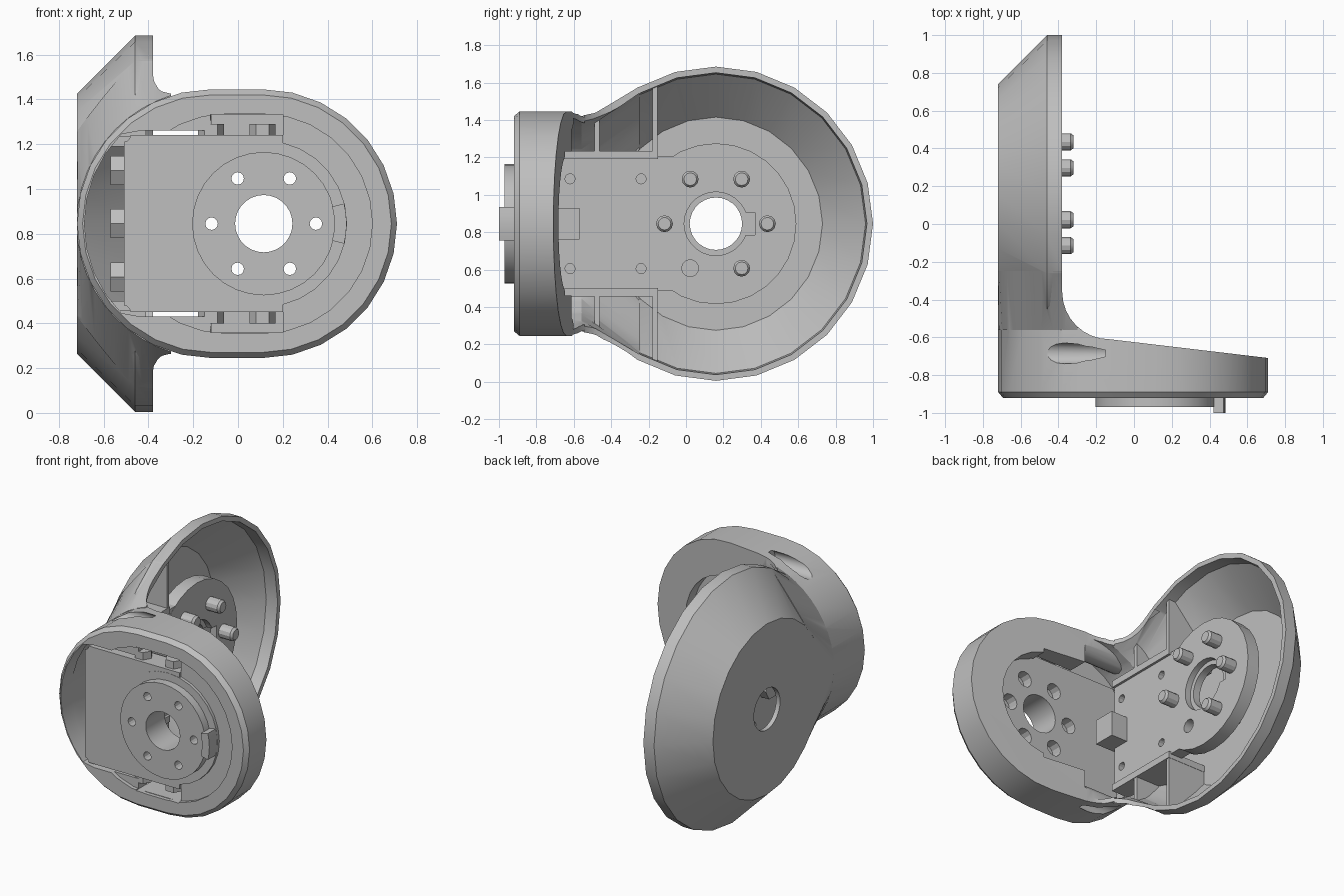
import bpy
import bmesh
from math import sin, cos, pi, radians, sqrt

if "Cube" in bpy.data.objects:
    bpy.data.objects.remove(bpy.data.objects["Cube"], do_unlink=True)

MID = 0.845          # height of both lobe axes
DISH_Y = 0.16        # dish axis
HUB_X = 0.115        # front hub axis

grey = bpy.data.materials.new("light_grey")
grey.use_nodes = True
grey.diffuse_color = (0.52, 0.52, 0.52, 1)
for node in grey.node_tree.nodes:
    if node.type == "BSDF_PRINCIPLED":
        node.inputs["Base Color"].default_value = grey.diffuse_color


def place(axis, pos, p):
    """Put a 2D point on the plane across the given axis."""
    u, v = p
    return {"x": (pos, u, v), "y": (u, pos, v), "z": (u, v, pos)}[axis]


def stack(name, axis, rings):
    """Solid through matching outlines: rings are (position, points)."""
    bm = bmesh.new()
    loops = [[bm.verts.new(place(axis, pos, p)) for p in pts] for pos, pts in rings]
    n = len(loops[0])
    for a, b in zip(loops, loops[1:]):
        for i in range(n):
            bm.faces.new((a[i], a[(i + 1) % n], b[(i + 1) % n], b[i]))
    bm.faces.new(loops[0])
    bm.faces.new(loops[-1])
    bmesh.ops.recalc_face_normals(bm, faces=bm.faces)
    mesh = bpy.data.meshes.new(name)
    bm.to_mesh(mesh)
    bm.free()
    mesh.materials.append(grey)
    obj = bpy.data.objects.new(name, mesh)
    bpy.context.collection.objects.link(obj)
    return obj


def arc(cu, cv, r, start, end, n):
    steps = [radians(start + (end - start) * i / n) for i in range(n + 1)]
    return [(cu + r * cos(a), cv + r * sin(a)) for a in steps]


def circle(cu, cv, r, n=28):
    return arc(cu, cv, r, 0, 360, n)[:-1]


def rod(name, axis, cu, cv, r, a, b, n=28):
    return stack(name, axis, [(a, circle(cu, cv, r, n)), (b, circle(cu, cv, r, n))])


def box(name, x0, x1, y0, y1, z0, z1):
    pts = [(x0, y0), (x1, y0), (x1, y1), (x0, y1)]
    return stack(name, "z", [(z0, pts), (z1, pts)])


def combine(obj, tool, operation="DIFFERENCE"):
    mod = obj.modifiers.new("cut", "BOOLEAN")
    mod.operation = operation
    mod.solver = "EXACT"
    mod.object = tool
    with bpy.context.temp_override(object=obj, active_object=obj):
        bpy.ops.object.modifier_apply(modifier=mod.name)
    bpy.data.objects.remove(tool, do_unlink=True)


def stadium(r, left=-0.119):
    return arc(0.11, MID, r, -90, 90, 14) + arc(left, MID, r, 90, 270, 14)


def dish(name, profile):
    return stack(name, "x", [(x, circle(DISH_Y, MID, r, 24)) for x, r in profile])


def blend(name, shrink):
    """Transition from the round neck to the flared dish."""
    floor = -0.719 + shrink
    xs = [-0.30 + (floor + 0.30) * sin(i * pi / 20) for i in range(11)]

    def outline(half_width):
        return ([(x, MID + half_width(x)) for x in xs]
                + [(x, MID - half_width(x)) for x in reversed(xs)])

    neck = outline(lambda x: sqrt((0.6 - shrink) ** 2 - (x + 0.12) ** 2))
    flare = outline(lambda x: sqrt((min(0.84, 1.3 + x) - shrink) ** 2 - 0.41 ** 2))
    return stack(name, "y", [(-0.56, neck), (DISH_Y - 0.41, flare)])


# Outer body: dish joined to the rounded front lobe, trimmed to an L from above
body = stack("bracket_shell", "y", [(-0.92, stadium(0.575)), (-0.89, stadium(0.6)),
                                    (0.05, stadium(0.6))])
combine(body, dish("dish", [(-0.72, 0.58), (-0.46, 0.84), (-0.36, 0.84)]), "UNION")
combine(body, blend("outer_blend", 0), "UNION")
ell = ([(-0.8, -0.96), (0.8, -0.96), (0.8, -0.72)]
       + arc(-0.13, -0.36, 0.25, 270, 180, 8) + [(-0.38, 1.1), (-0.8, 1.1)])
combine(body, stack("trim", "z", [(-0.2, ell), (1.9, ell)]), "INTERSECT")

# Cavity of the dish and neck
half = arc(-0.12, MID, 0.57, 90, 270, 16)
cavity = dish("cavity", [(-0.69, 0.57), (-0.46, 0.80), (-0.3, 0.815)])
combine(cavity, stack("trough", "y", [(-0.8, half), (0.04, half)]), "UNION")
combine(cavity, blend("inner_blend", 0.031), "UNION")

# Raised mounting plate, its side walls, ribs and channel housings stay solid
combine(cavity, rod("mount_disc", "x", DISH_Y, MID, 0.43, -0.51, -0.42))
combine(cavity, box("mount_plate", -0.509, -0.421, -0.69, 0.0, MID - 0.36, MID + 0.36))
for s in (-1, 1):
    low, high = sorted((MID + s * 0.345, MID + s * 0.39))
    combine(cavity, box("side_wall", -0.8, -0.405, -0.692, -0.15, low, high))
    low, high = sorted((MID + s * 0.38, MID + s * 0.9))
    for y in (-0.475, -0.165):
        combine(cavity, box("rib", -0.8, -0.41, y - 0.013, y + 0.013, low, high))
    combine(cavity, rod("housing", "x", -0.685, MID + s * 0.545, 0.085, -0.8, -0.1, 16))
combine(body, cavity)

# Front opening: shallow recess, left window, stepped pocket and round bore
combine(body, stack("recess", "y", [(-1.0, stadium(0.49, -0.05)),
                                    (-0.895, stadium(0.49, -0.05))]))
window = [(x, max(MID - 0.415, min(MID + 0.415, z))) for x, z in
          arc(-0.121, MID, 0.565, 90, 270, 16)]
combine(body, stack("window", "y", [(-1.0, window), (-0.7, window)]))
combine(body, box("pocket", -0.122, 0.2, -1.0, -0.75, MID - 0.487, MID + 0.487))
combine(body, box("back_opening", -0.14, 0.18, -0.9, -0.5, MID - 0.385, MID + 0.385))
combine(body, rod("bore", "y", HUB_X, MID, 0.365, -1.0, -0.5))

# Side screw channels in the neck
for s in (-1, 1):
    combine(body, rod("channel", "x", -0.685, MID + s * 0.545, 0.055, -0.8, -0.15, 14))

# Centre hole, keyed seat and small holes in the mounting plate
combine(body, rod("centre_hole", "x", DISH_Y, MID, 0.14, -0.9, -0.3))
combine(body, rod("seat", "x", DISH_Y, MID, 0.17, -0.46, -0.3))
combine(body, box("key", -0.465, -0.3, 0.25, 0.37, MID - 0.06, MID + 0.06))
combine(body, rod("empty_hole", "x", 0.022, MID - 0.238, 0.045, -0.6, -0.3, 14))
for y in (-0.62, -0.24):
    for s in (-1, 1):
        combine(body, rod("pin_hole", "x", y, MID + s * 0.24, 0.027, -0.48, -0.3, 12))

# Front plate with round hub
plate = box("hub_plate", -0.51, 0.2, -0.913, -0.77, MID - 0.395, MID + 0.395)
for s in (-1, 1):
    combine(plate, rod("corner_notch", "y", -0.51, MID + s * 0.395, 0.03, -1, -0.7, 12))
combine(plate, rod("round_end", "y", HUB_X, MID, 0.372, -0.915, -0.768), "UNION")
combine(plate, rod("boss", "y", HUB_X, MID, 0.32, -0.97, -0.85, 32), "UNION")
combine(plate, rod("hub_hole", "y", HUB_X, MID, 0.128, -1.1, -0.5))
for i in range(6):
    x, z = HUB_X + 0.233 * cos(i * pi / 3), MID + 0.233 * sin(i * pi / 3)
    combine(plate, rod("bolt_hole", "y", x, z, 0.028, -1.1, -0.5, 12))
    combine(plate, rod("bolt_seat", "y", x, z, 0.053, -0.84, -0.5, 12))
parts = [body, plate]

# Hub stop tab
tab = (arc(HUB_X, MID, 0.37, -14, 14, 4) + arc(HUB_X, MID, 0.315, 14, -14, 4))
parts.append(stack("stop_tab", "y", [(-1.0, tab), (-0.88, tab)]))

# Screws through the mounting plate with hex heads below, one position empty
for i in (0, 1, 2, 3, 5):
    y, z = DISH_Y + 0.275 * cos(i * pi / 3), MID + 0.275 * sin(i * pi / 3)
    parts.append(stack("mount_screw", "x", [(-0.52, circle(y, z, 0.045, 12)),
                                            (-0.335, circle(y, z, 0.045, 12)),
                                            (-0.32, circle(y, z, 0.034, 12))]))
    parts.append(rod("screw_head", "x", y, z, 0.075, -0.57, -0.505, 6))

# Block at the neck end of the mounting plate
parts.append(box("neck_block", -0.5, -0.30, -0.72, -0.57, MID - 0.085, MID + 0.085))

# Bolts around the edge of the front plate
for x in (-0.12, 0.11):
    for s in (-1, 1):
        a, b = sorted((MID + s * 0.38, MID + s * 0.445))
        parts.append(rod("edge_bolt", "z", x, -0.84, 0.058, a, b, 6))

# Smooth shading with crisp edges
bpy.ops.object.select_all(action="DESELECT")
for part in parts:
    part.select_set(True)
bpy.context.view_layer.objects.active = body
bpy.ops.object.shade_smooth_by_angle(angle=radians(28))
